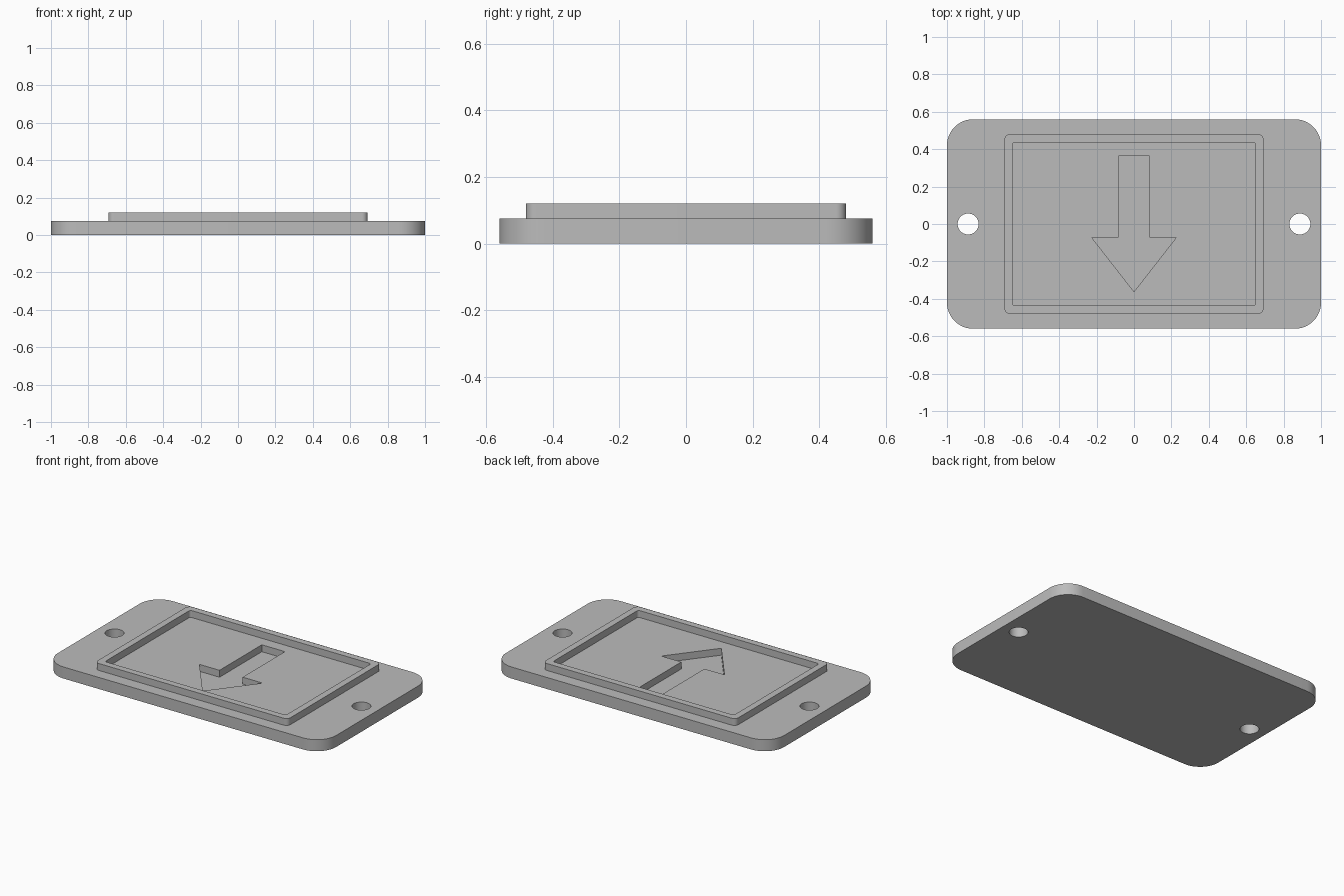
import bpy, bmesh
from math import sin, cos, pi, radians

default = bpy.data.objects.get("Cube")
if default:
    bpy.data.objects.remove(default, do_unlink=True)

BASE_TOP, RIM_TOP, ARROW_FLOOR = 0.075, 0.12, 0.03

grey = bpy.data.materials.new("plain grey")
grey.use_nodes = True
grey.diffuse_color = (0.5, 0.5, 0.5, 1)
grey.node_tree.nodes["Principled BSDF"].inputs["Base Color"].default_value = (0.5, 0.5, 0.5, 1)


def rounded_rect(hx, hy, r, steps=12):
    """Counter-clockwise outline of a rectangle with rounded corners."""
    points = []
    for i, (sx, sy) in enumerate([(1, 1), (-1, 1), (-1, -1), (1, -1)]):
        for k in range(steps + 1):
            a = pi / 2 * (i + k / steps)
            points.append((sx * (hx - r) + r * cos(a), sy * (hy - r) + r * sin(a)))
    return points


def circle(cx, r, n=48):
    return [(cx + r * cos(2 * pi * k / n), r * sin(2 * pi * k / n)) for k in range(n)]


def prism(name, outline, z0, z1):
    """Extrude a flat outline from z0 up to z1."""
    bm = bmesh.new()
    face = bm.faces.new([bm.verts.new((x, y, z0)) for x, y in outline])
    top = bmesh.ops.extrude_face_region(bm, geom=[face])["geom"]
    bmesh.ops.translate(bm, vec=(0, 0, z1 - z0),
                        verts=[v for v in top if isinstance(v, bmesh.types.BMVert)])
    bmesh.ops.recalc_face_normals(bm, faces=bm.faces)
    mesh = bpy.data.meshes.new(name)
    bm.to_mesh(mesh)
    bm.free()
    mesh.materials.append(grey)
    obj = bpy.data.objects.new(name, mesh)
    bpy.context.collection.objects.link(obj)
    return obj


def combine(body, tool, operation):
    """Apply a boolean and discard the tool."""
    bpy.context.view_layer.objects.active = body
    mod = body.modifiers.new(tool.name, "BOOLEAN")
    mod.operation, mod.object, mod.solver = operation, tool, "EXACT"
    bpy.ops.object.modifier_apply(modifier=mod.name)
    bpy.data.objects.remove(tool, do_unlink=True)


# Base plate with the raised block on top
plate = prism("mounting_plate", rounded_rect(1, 0.56, 0.14), 0, BASE_TOP)
combine(plate, prism("raised_rim", rounded_rect(0.693, 0.48, 0.03), 0.04, RIM_TOP), "UNION")

# Shallow tray that leaves the rim standing
combine(plate, prism("tray_cutter", rounded_rect(0.65, 0.437, 0.015), BASE_TOP, 0.2), "DIFFERENCE")

# Sunken arrow pointing to the front
half = [(0.083, 0.363), (0.083, -0.071), (0.227, -0.071)]
arrow = half + [(0, -0.362)] + [(-x, y) for x, y in reversed(half)]
combine(plate, prism("arrow_cutter", arrow, ARROW_FLOOR, 0.2), "DIFFERENCE")

# Screw holes
for side in (-1, 1):
    combine(plate, prism("hole_cutter", circle(side * 0.887, 0.056), -0.1, 0.2), "DIFFERENCE")

bpy.ops.object.select_all(action="DESELECT")
plate.select_set(True)
bpy.context.view_layer.objects.active = plate
bpy.ops.object.shade_smooth_by_angle(angle=radians(30))
